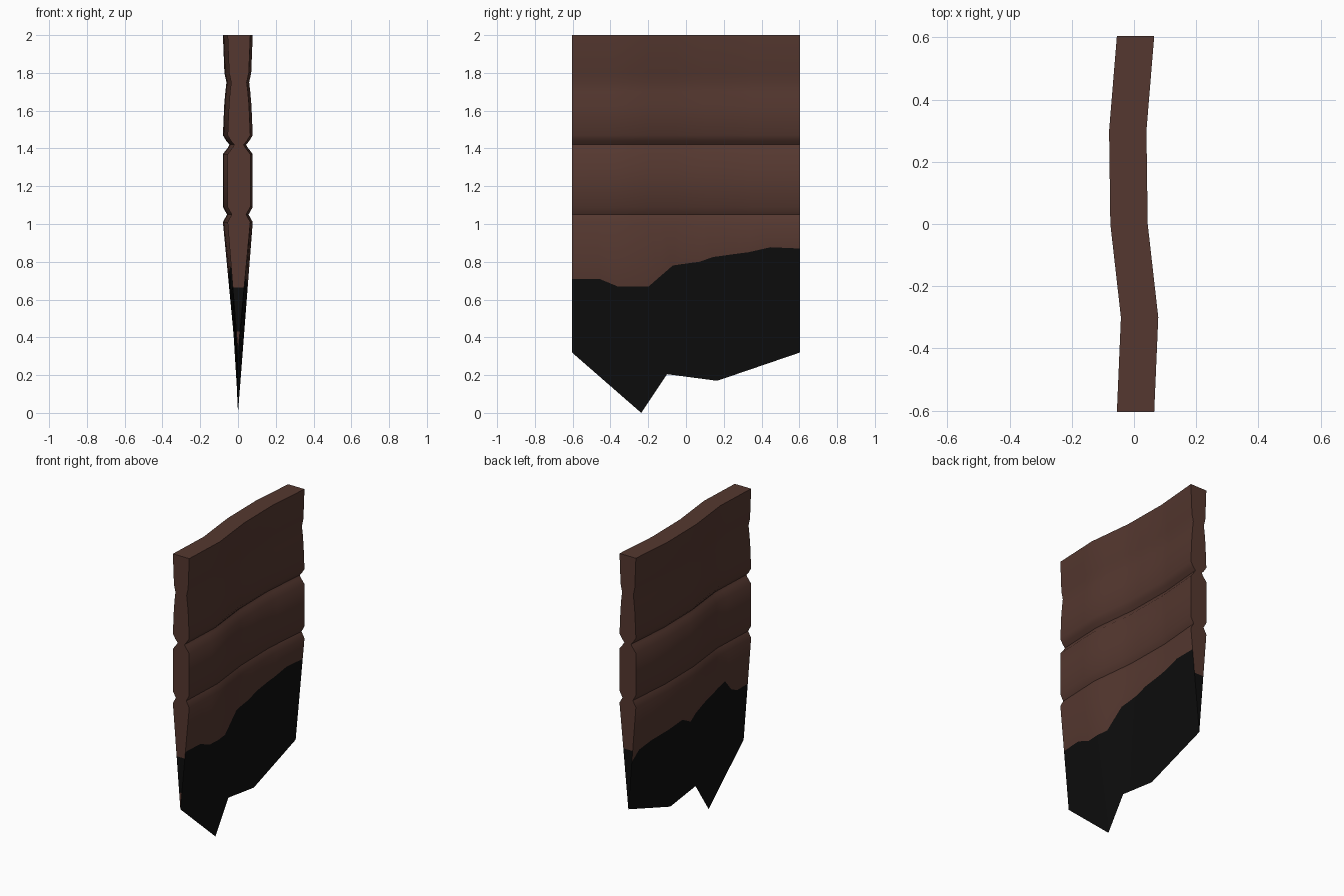
import bpy, bmesh

if "Cube" in bpy.data.objects:
    bpy.data.objects.remove(bpy.data.objects["Cube"])

def material(name, rgb):
    m = bpy.data.materials.new(name)
    m.diffuse_color = (*rgb, 1)
    m.use_nodes = True
    m.node_tree.nodes["Principled BSDF"].inputs["Base Color"].default_value = m.diffuse_color
    return m

def interp(table, t):
    for (a, va), (b, vb) in zip(table, table[1:]):
        if t <= b:
            return va + (vb - va) * max(0, t - a) / (b - a)
    return table[-1][1]

# Wavy centre line, groove profile (z, half thickness) and splintered bottom edge
wave = [(-.604, .005), (-.3, .018), (0, -.016), (.3, -.02), (.604, .005)]
profile = [(2, .06), (1.80, .052), (1.75, .041), (1.70, .047), (1.63, .053), (1.47, .06),
           (1.44, .042), (1.42, .025), (1.405, .033), (1.37, .06),
           (1.09, .06), (1.05, .038), (1.01, .06)]
edge_y = [(-.604, -.604), (-.3, -.237), (0, -.1), (.3, .165), (.604, .604)]
edge_z = [(-.604, .32), (-.3, 0), (0, .205), (.3, .17), (.604, .32)]
# Height of the charred border on each broad side
char = {1: [(-.604, .71), (-.47, .71), (-.38, .67), (-.2, .67), (-.13, .72), (-.05, .78),
            (.1, .80), (.17, .825), (.35, .85), (.46, .877), (.604, .87)],
        -1: [(-.604, .70), (-.50, .70), (-.44, .73), (-.37, .81), (-.25, .78), (-.12, .76),
             (0, .73), (.06, .69), (.15, .74), (.3, .73), (.45, .72), (.55, .70), (.604, .64)]}

Z0 = profile[-1][0]

def lower(u, side, z):
    """Point on the tapering lower part."""
    zb = interp(edge_z, u)
    f = (Z0 - z) / (Z0 - zb)
    x = (interp(wave, u) + side * .06) * (1 - f)
    return (x, u + (interp(edge_y, u) - u) * f, z)

def column(u, side, levels):
    pts = [(interp(wave, u) + side * h, u, z) for z, h in profile]
    return pts + [lower(u, side, z) for z in levels]

bm = bmesh.new()

def grid(cols, mats):
    vs = [[bm.verts.new(p) for p in c] for c in cols]
    for a, b in zip(vs, vs[1:]):
        for i in range(len(a) - 1):
            f = bm.faces.new((a[i], a[i + 1], b[i + 1], b[i]))
            f.material_index = mats[i]

n = len(profile)
# Broad sides
for side in (1, -1):
    us = sorted({u for u, _ in char[side]} | {u for u, _ in wave})
    cols = [column(u, side, [interp(char[side], u), interp(edge_z, u)]) for u in us]
    grid(cols[::side], [0] * n + [1])
# End faces, the front one with a bare sliver at its foot
grid([column(-.604, s, [.665, .43, .32]) for s in (-1, 1)], [0] * n + [1, 0])
grid([column(.604, s, [.715, .32]) for s in (1, -1)], [0] * n + [1])
# Top face
top = [u for u, _ in wave]
vs = [[bm.verts.new((interp(wave, u) + s * .06, u, 2)) for u in top] for s in (1, -1)]
for i in range(len(top) - 1):
    bm.faces.new((vs[0][i], vs[0][i + 1], vs[1][i + 1], vs[1][i]))

bmesh.ops.remove_doubles(bm, verts=bm.verts, dist=.0005)
bmesh.ops.recalc_face_normals(bm, faces=bm.faces)
me = bpy.data.meshes.new("charred_plank")
bm.to_mesh(me)
bm.free()
me.materials.append(material("dark brown wood", (.09, .039, .029)))
me.materials.append(material("charred black", (.004, .004, .004)))
ob = bpy.data.objects.new("charred_plank", me)
bpy.context.collection.objects.link(ob)
bpy.context.view_layer.objects.active = ob
ob.select_set(True)
bpy.ops.object.shade_smooth_by_angle(angle=.9)
